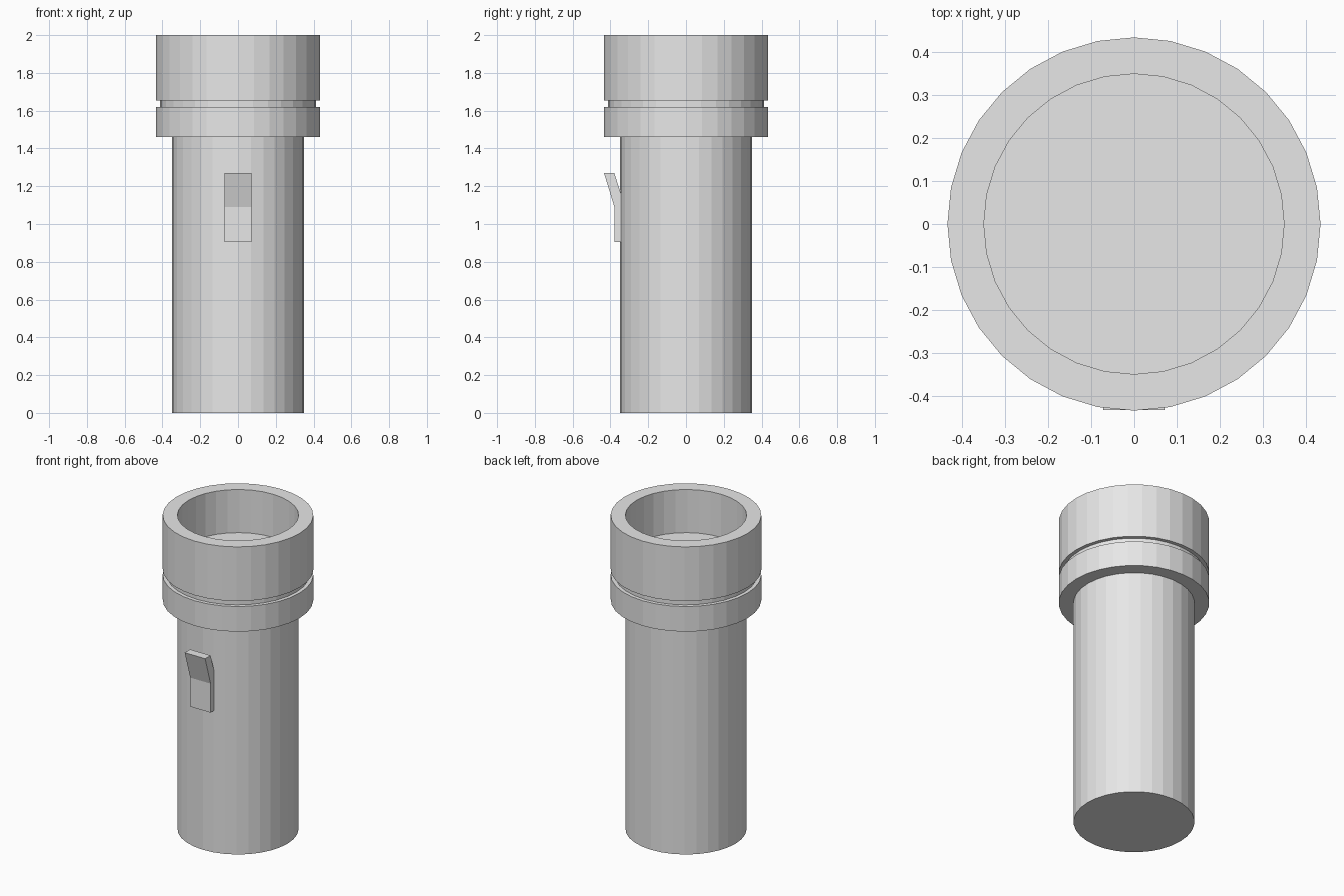
import bpy
import bmesh
from math import cos, sin, tau

cube = bpy.data.objects.get("Cube")
if cube:
    bpy.data.objects.remove(cube, do_unlink=True)

# Single plain grey finish
grey = bpy.data.materials.new("light grey")
grey.use_nodes = True
colour = (0.8, 0.8, 0.8, 1)
grey.diffuse_color = colour
grey.node_tree.nodes["Principled BSDF"].inputs["Base Color"].default_value = colour

SIDES = 32
BODY_R, HEAD_R, GROOVE_R = 0.35, 0.435, 0.412


def finish(name, bm):
    bmesh.ops.recalc_face_normals(bm, faces=bm.faces)
    mesh = bpy.data.meshes.new(name)
    bm.to_mesh(mesh)
    bm.free()
    mesh.materials.append(grey)
    obj = bpy.data.objects.new(name, mesh)
    bpy.context.collection.objects.link(obj)
    return obj


def lathe(name, profile):
    """Revolve an open (radius, z) profile and cap both ends flat."""
    bm = bmesh.new()
    rings = [[bm.verts.new((r * cos(tau * i / SIDES), r * sin(tau * i / SIDES), z))
              for i in range(SIDES)] for r, z in profile]
    for a, b in zip(rings, rings[1:]):
        for i in range(SIDES):
            j = (i + 1) % SIDES
            bm.faces.new((a[i], a[j], b[j], b[i]))
    bm.faces.new(rings[0])
    bm.faces.new(rings[-1])
    return finish(name, bm)


def extrude_x(name, outline, half_width):
    """Extrude a closed (y, z) outline symmetrically along x."""
    bm = bmesh.new()
    face = bm.faces.new([bm.verts.new((-half_width, y, z)) for y, z in outline])
    extruded = bmesh.ops.extrude_face_region(bm, geom=[face])["geom"]
    moved = [v for v in extruded if isinstance(v, bmesh.types.BMVert)]
    bmesh.ops.translate(bm, verts=moved, vec=(2 * half_width, 0, 0))
    return finish(name, bm)


# Barrel, grooved head and open cup with a recessed floor
lathe("body_and_head", [
    (BODY_R, 0), (BODY_R, 1.46),
    (HEAD_R, 1.46), (HEAD_R, 1.62),
    (GROOVE_R, 1.62), (GROOVE_R, 1.655),
    (HEAD_R, 1.655), (HEAD_R, 2),
    (BODY_R, 2), (BODY_R, 1.725),
])

# Bent switch lever on the front of the barrel
extrude_x("switch_lever", [
    (-0.344, 0.905), (-0.344, 1.16), (-0.38, 1.27),
    (-0.434, 1.27), (-0.379, 1.09), (-0.379, 0.905),
], 0.072)
